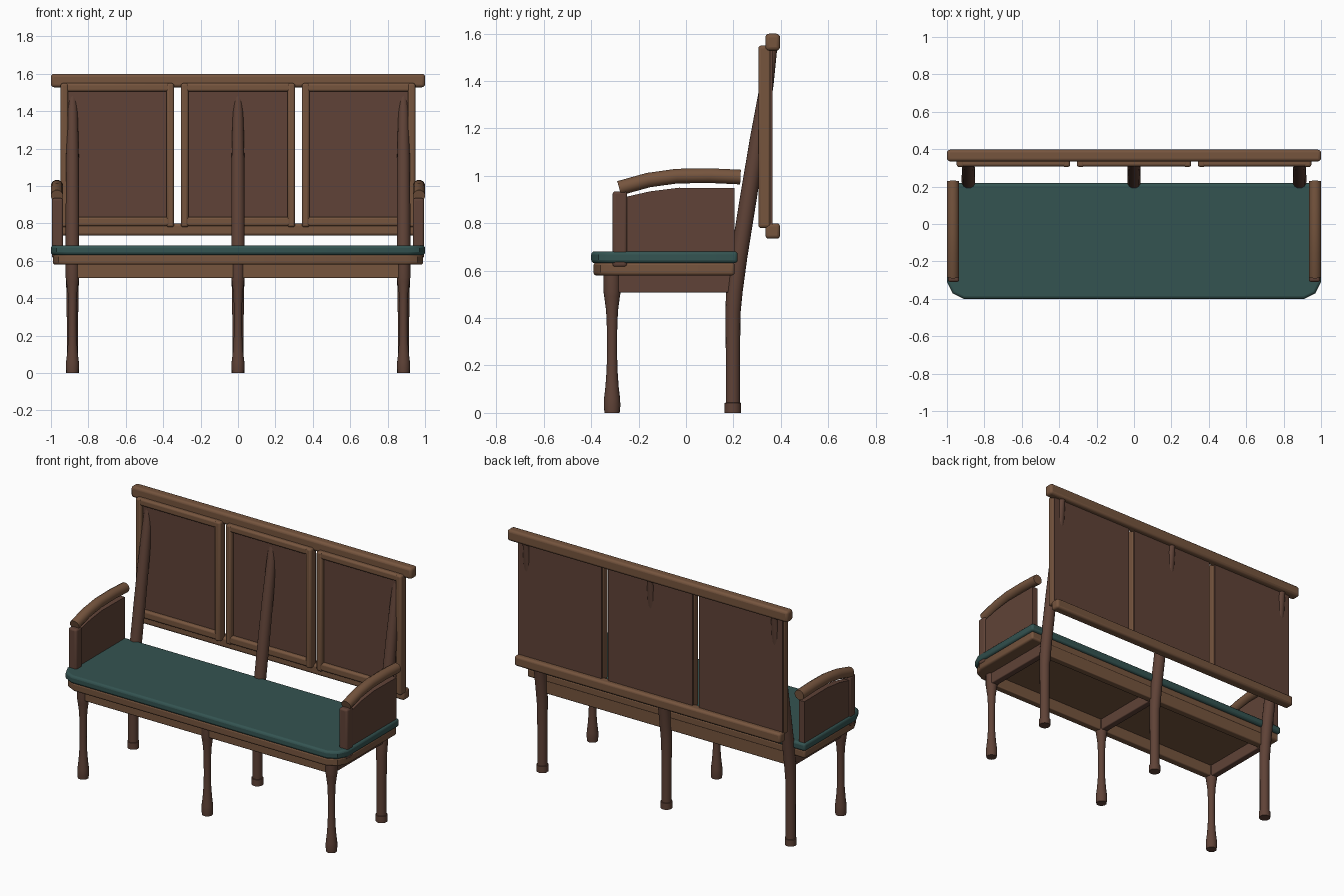
import bpy, bmesh, math
from mathutils import Vector

if "Cube" in bpy.data.objects:
    bpy.data.objects.remove(bpy.data.objects["Cube"])


def material(name, rgb):
    m = bpy.data.materials.new(name)
    m.diffuse_color = (*rgb, 1)
    m.use_nodes = True
    m.node_tree.nodes["Principled BSDF"].inputs["Base Color"].default_value = m.diffuse_color
    return m


LIGHT = material("light_wood", (0.18, 0.09, 0.048))
DARK = material("dark_wood", (0.115, 0.055, 0.038))
TEAL = material("teal_fabric", (0.034, 0.088, 0.083))


def finish(name, bm, mat, bevel=0.0, segments=3):
    bmesh.ops.recalc_face_normals(bm, faces=bm.faces)
    me = bpy.data.meshes.new(name)
    bm.to_mesh(me)
    bm.free()
    me.materials.append(mat)
    ob = bpy.data.objects.new(name, me)
    bpy.context.collection.objects.link(ob)
    if bevel:
        mod = ob.modifiers.new("bevel", 'BEVEL')
        mod.width, mod.segments = bevel, segments
        mod.limit_method = 'ANGLE'
        mod.angle_limit = math.radians(50)
    bpy.ops.object.select_all(action='DESELECT')
    ob.select_set(True)
    bpy.context.view_layer.objects.active = ob
    bpy.ops.object.shade_smooth_by_angle(angle=math.radians(35))
    return ob


def prism(name, pts, axis, lo, hi, mat, bevel=0.0):
    """Extrude a 2D outline: (x, y) along z, or (y, z) along x."""
    bm = bmesh.new()
    place = (lambda a, b, t: (a, b, t)) if axis == 'z' else (lambda a, b, t: (t, a, b))
    rings = [[bm.verts.new(place(a, b, t)) for a, b in pts] for t in (lo, hi)]
    bm.faces.new(rings[0])
    bm.faces.new(rings[1])
    n = len(pts)
    for i in range(n):
        j = (i + 1) % n
        bm.faces.new((rings[0][i], rings[0][j], rings[1][j], rings[1][i]))
    return finish(name, bm, mat, bevel)


def box(name, x, y, z, mat, bevel=0.0):
    pts = [(x[0], y[0]), (x[1], y[0]), (x[1], y[1]), (x[0], y[1])]
    return prism(name, pts, 'z', z[0], z[1], mat, bevel)


def turned(name, x, rings, mat, sides=16):
    """Loft horizontal circles given as (y, z, radius)."""
    bm = bmesh.new()
    loops = [[bm.verts.new((x + r * math.cos(k * math.tau / sides),
                            y + r * math.sin(k * math.tau / sides), z))
              for k in range(sides)] for y, z, r in rings]
    for a, b in zip(loops, loops[1:]):
        for k in range(sides):
            j = (k + 1) % sides
            bm.faces.new((a[k], a[j], b[j], b[k]))
    bm.faces.new(loops[0])
    bm.faces.new(loops[-1])
    return finish(name, bm, mat)


# Legs: turned front legs, and back legs that lean back into posts
FRONT = [(0.032, 0), (0.035, 0.03), (0.034, 0.06), (0.028, 0.11), (0.023, 0.18), (0.021, 0.26),
         (0.022, 0.36), (0.025, 0.43), (0.033, 0.49), (0.036, 0.51), (0.036, 0.60)]
BACK = [(0.198, 0, 0.035), (0.198, 0.042, 0.035), (0.198, 0.043, 0.030), (0.198, 0.25, 0.030),
        (0.198, 0.42, 0.032), (0.204, 0.51, 0.035), (0.222, 0.65, 0.036), (0.262, 0.90, 0.036),
        (0.302, 1.15, 0.034), (0.340, 1.38, 0.029), (0.363, 1.53, 0.021)]
for x in (-0.885, 0, 0.885):
    turned("front_leg", x, [(-0.312, z, r) for r, z in FRONT], DARK)
    turned("back_post", x, BACK, DARK)

# Aprons under the seat
box("front_apron", (-0.885, 0.885), (-0.335, -0.29), (0.507, 0.59), LIGHT, 0.006)
box("back_apron", (-0.885, 0.885), (0.16, 0.205), (0.507, 0.59), LIGHT, 0.006)
for x in (-0.885, 0, 0.885):
    box("cross_apron", (x - 0.022, x + 0.022), (-0.30, 0.19), (0.507, 0.59), DARK, 0.006)


# Seat board and cushion with rounded front corners
def seat_outline(w, front, back):
    right = [(w - 0.09, front), (w - 0.03, front + 0.03), (w, front + 0.09), (w, back)]
    return right + [(-x, y) for x, y in reversed(right)]


prism("seat_board", seat_outline(0.99, -0.39, 0.205), 'z', 0.58, 0.635, LIGHT, 0.012)
prism("seat_cushion", seat_outline(1.0, -0.4, 0.218), 'z', 0.632, 0.682, TEAL, 0.014)

# Back rest: rails and three framed panels
box("top_rail", (-1, 1), (0.335, 0.397), (1.528, 1.6), LIGHT, 0.016)
box("lower_rail", (-0.948, 0.948), (0.335, 0.397), (0.735, 0.80), LIGHT, 0.014)
for x0, x1 in ((-0.948, -0.342), (-0.305, 0.305), (0.342, 0.948)):
    box("back_panel", (x0 + 0.004, x1 - 0.004), (0.332, 0.364), (0.785, 1.545), DARK)
    for a, b in ((x0, x0 + 0.04), (x1 - 0.04, x1)):
        box("panel_stile", (a, b), (0.305, 0.358), (0.78, 1.55), LIGHT, 0.012)
    for a, b in ((0.785, 0.835), (1.505, 1.55)):
        box("panel_cross_rail", (x0 + 0.02, x1 - 0.02), (0.308, 0.358), (a, b), LIGHT, 0.012)

# Arms: front post, side panel and curved rail swept along a path
PATH = [(-0.282, 0.948), (-0.16, 0.982), (-0.04, 0.999), (0.10, 1.001), (0.23, 0.995)]
SIDES = 12
for s in (-1, 1):
    xs = sorted((s * 0.935, s * 0.995))
    box("arm_post", xs, (-0.31, -0.248), (0.615, 0.935), DARK, 0.012)
    xs = sorted((s * 0.95, s * 0.988))
    prism("arm_panel", [(-0.26, 0.66), (0.205, 0.66), (0.205, 0.948), (-0.03, 0.95),
                        (-0.15, 0.935), (-0.26, 0.91)], 'x', xs[0], xs[1], DARK)
    bm = bmesh.new()
    loops = []
    for i, (y, z) in enumerate(PATH):
        p, q = PATH[max(i - 1, 0)], PATH[min(i + 1, len(PATH) - 1)]
        t = Vector((0, q[0] - p[0], q[1] - p[1])).normalized()
        up = Vector((0, -t.z, t.y))
        ring = []
        for k in range(SIDES):
            a = math.tau * (k + 0.5) / SIDES
            ring.append(bm.verts.new(Vector((s * 0.968, y, z)) + up * 0.032 * math.sin(a)
                                     + Vector((0.033 * math.cos(a), 0, 0))))
        loops.append(ring)
    for a, b in zip(loops, loops[1:]):
        for k in range(SIDES):
            j = (k + 1) % SIDES
            bm.faces.new((a[k], a[j], b[j], b[k]))
    bm.faces.new(loops[0])
    bm.faces.new(loops[-1])
    finish("arm_rail", bm, LIGHT)
